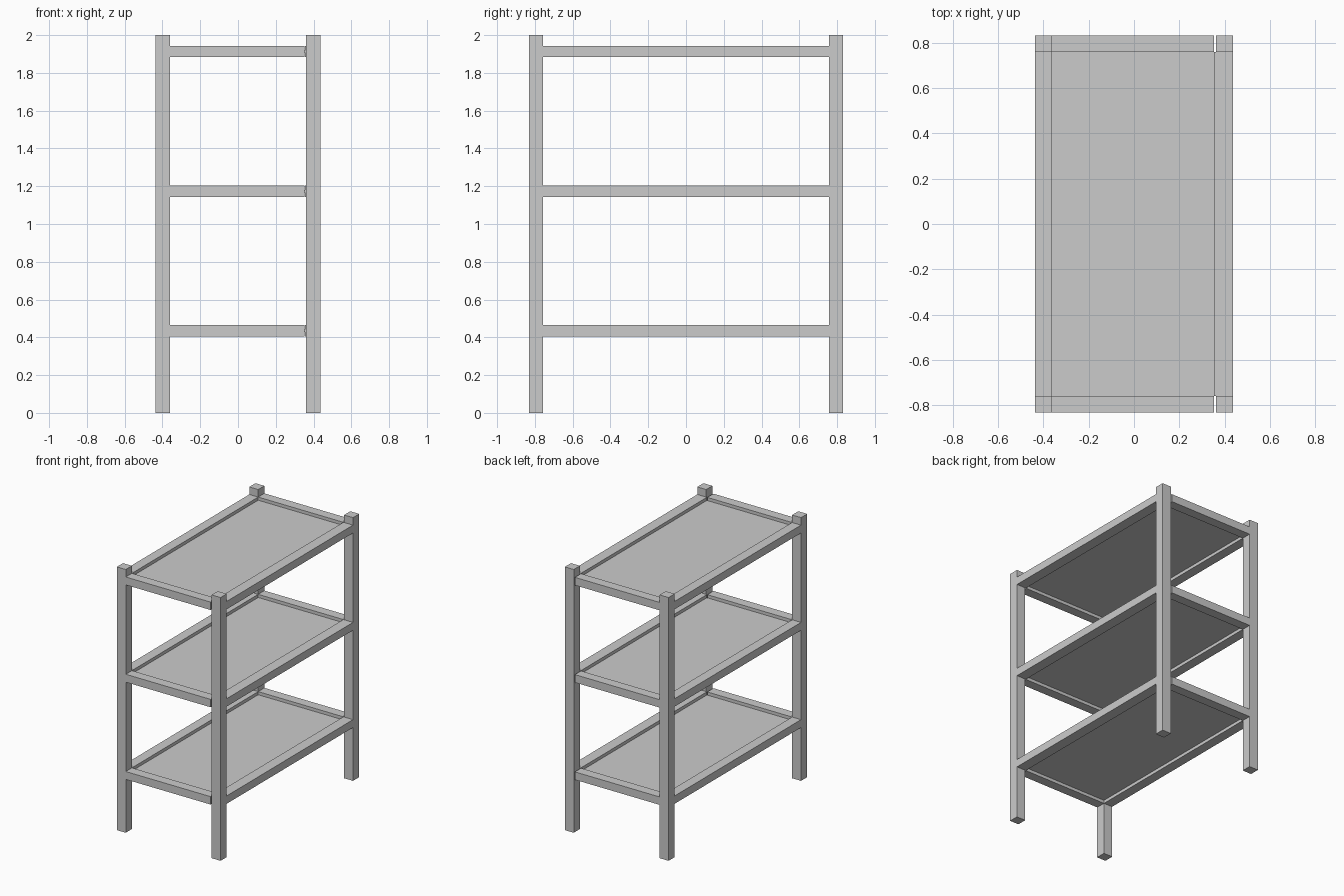
import bpy, bmesh

if "Cube" in bpy.data.objects:
    bpy.data.objects.remove(bpy.data.objects["Cube"])

OX, OY = 0.436, 0.832      # outer half sizes
IX, IY = 0.361, 0.758      # inner post faces
GAP_X = 0.352              # cross rails stop just short of the right posts


def box(name, x0, x1, y0, y1, z0, z1):
    bm = bmesh.new()
    bmesh.ops.create_cube(bm, size=1)
    for v in bm.verts:
        v.co.x = x1 if v.co.x > 0 else x0
        v.co.y = y1 if v.co.y > 0 else y0
        v.co.z = z1 if v.co.z > 0 else z0
    mesh = bpy.data.meshes.new(name)
    bm.to_mesh(mesh)
    bm.free()
    ob = bpy.data.objects.new(name, mesh)
    bpy.context.collection.objects.link(ob)
    return ob


def span(side, inner, outer):
    return sorted((side * inner, side * outer))


# Corner posts
for sx, xn in ((-1, "left"), (1, "right")):
    for sy, yn in ((-1, "front"), (1, "back")):
        box(f"{yn}_{xn}_post", *span(sx, IX, OX), *span(sy, IY, OY), 0, 2)

# Shelves: four rails around a thin recessed panel
for level, z in zip(("lower", "middle", "upper"), (0.435, 1.174, 1.913)):
    z0, z1 = z - 0.03, z + 0.03
    for sy, yn in ((-1, "front"), (1, "back")):
        box(f"{level}_{yn}_rail", -IX, GAP_X, *span(sy, IY, OY), z0, z1)
    box(f"{level}_left_rail", -OX, -IX, -IY, IY, z0, z1)
    box(f"{level}_right_rail", 0.355, OX, -IY, IY, z0, z1)
    box(f"{level}_shelf_panel", -IX, 0.355, -IY, IY, z - 0.006, z + 0.006)
